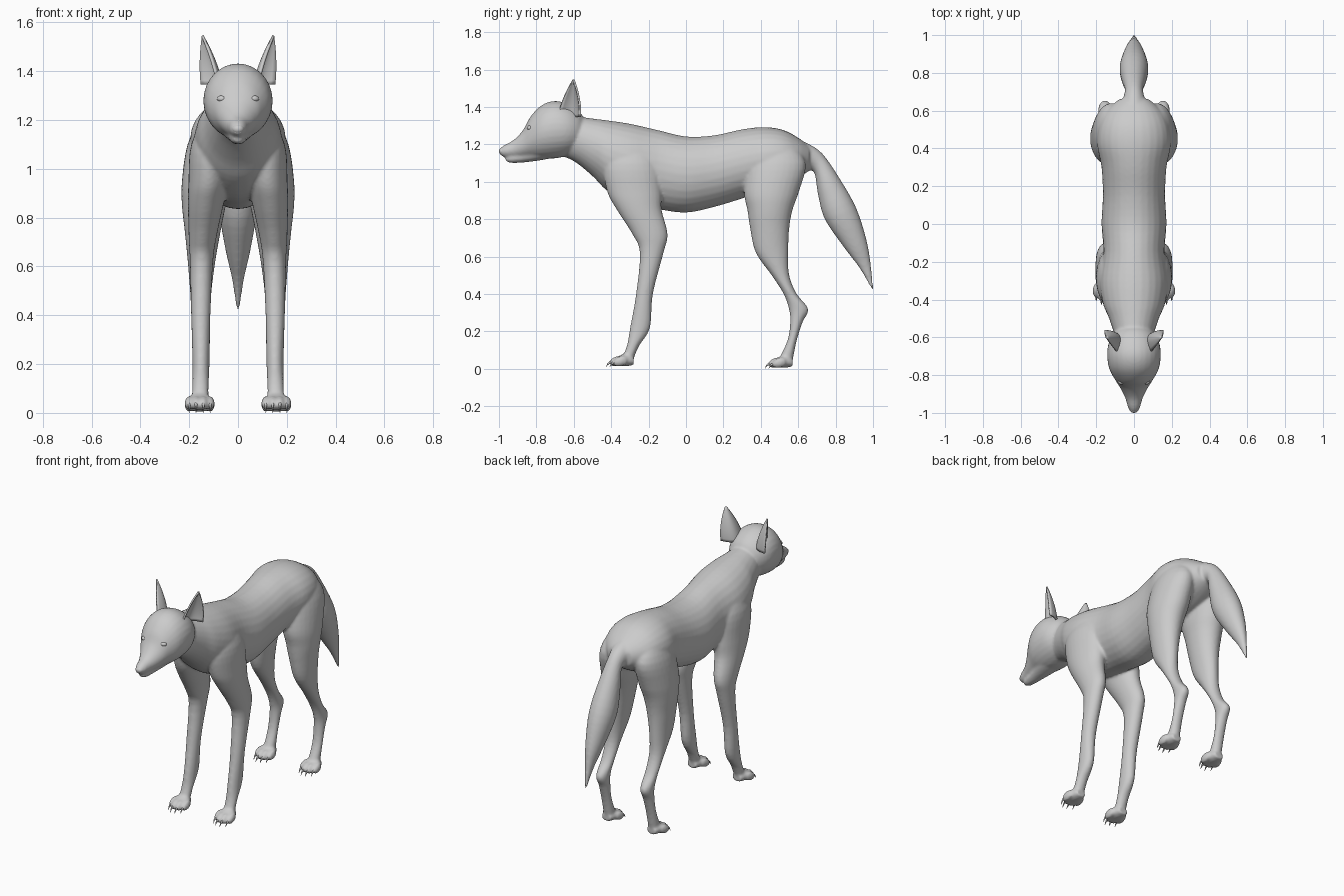
import bpy, bmesh
from math import cos, sin, pi
from mathutils import Vector

SEG, SUB = 28, 4


def spline(rows):
    """Catmull-Rom refinement of a list of number tuples."""
    out = []
    for i in range(len(rows) - 1):
        p = [rows[max(i - 1, 0)], rows[i], rows[i + 1], rows[min(i + 2, len(rows) - 1)]]
        for k in range(SUB):
            t = k / SUB
            out.append([0.5 * (2 * b + (c - a) * t + (2 * a - 5 * b + 4 * c - d) * t * t
                               + (3 * b - a - 3 * c + d) * t ** 3) for a, b, c, d in zip(*p)])
    return out + [list(rows[-1])]


def loft(bm, rows, side=1):
    """Closed tube; each row is (y1, z1, y2, z2, x_inner, x_outer) of an oval ring."""
    rings = []
    for y1, z1, y2, z2, xa, xb in spline(rows):
        c = Vector(((xa + xb) / 2 * side, (y1 + y2) / 2, (z1 + z2) / 2))
        u = Vector(((xb - xa) / 2, 0, 0))
        v = Vector((0, (y2 - y1) / 2, (z2 - z1) / 2))
        rings.append([bm.verts.new(c + u * cos(2 * pi * k / SEG) + v * sin(2 * pi * k / SEG))
                      for k in range(SEG)])
    faces = [bm.faces.new(rings[0]), bm.faces.new(rings[-1])]
    for a, b in zip(rings, rings[1:]):
        for k in range(SEG):
            n = (k + 1) % SEG
            faces.append(bm.faces.new((a[k], a[n], b[n], b[k])))
    bmesh.ops.recalc_face_normals(bm, faces=faces)


def along_y(rows, x=0):
    """Rows (y, z_low, z_high, half_width) to loft rows."""
    return [(y, a, y, b, x - w, x + w) for y, a, b, w in rows]


def along_z(rows):
    """Rows (z, y_front, y_back, x_inner, x_outer) to loft rows."""
    return [(f, z, b, z, xa, xb) for z, f, b, xa, xb in rows]


def finish(bm, name):
    me = bpy.data.meshes.new(name)
    bm.to_mesh(me)
    bm.free()
    for p in me.polygons:
        p.use_smooth = True
    ob = bpy.data.objects.new(name, me)
    bpy.context.collection.objects.link(ob)
    return ob


body = bmesh.new()

# Torso and neck
loft(body, along_y([
    (-.70, 1.15, 1.37, .08), (-.60, 1.11, 1.352, .10), (-.50, 1.03, 1.338, .132),
    (-.42, .95, 1.328, .165), (-.30, .88, 1.31, .182), (-.15, .853, 1.276, .162),
    (0, .835, 1.242, .172), (.15, .865, 1.248, .165), (.30, .91, 1.28, .172),
    (.42, .95, 1.292, .195), (.52, .98, 1.277, .185), (.60, 1.02, 1.235, .145),
    (.66, 1.06, 1.19, .08)]))

# Skull and upper muzzle
loft(body, along_y([
    (-.995, 1.145, 1.178, .018), (-.97, 1.132, 1.197, .032), (-.92, 1.128, 1.224, .047),
    (-.87, 1.127, 1.278, .072), (-.83, 1.127, 1.35, .097), (-.77, 1.122, 1.41, .13),
    (-.70, 1.125, 1.432, .142), (-.63, 1.14, 1.415, .134), (-.57, 1.17, 1.375, .10),
    (-.54, 1.2, 1.33, .05)]))

# Lower jaw
loft(body, along_y([
    (-.965, 1.11, 1.13, .015), (-.93, 1.1, 1.15, .03), (-.85, 1.105, 1.17, .045),
    (-.75, 1.12, 1.2, .068), (-.65, 1.15, 1.22, .07)]))

# Tail
loft(body, [
    (.58, 1.23, .58, 1.08, -.08, .08), (.65, 1.205, .635, 1.06, -.065, .065),
    (.73, 1.15, .685, 1.05, -.048, .048), (.82, 1.02, .706, .93, -.065, .065),
    (.91, .86, .742, .80, -.076, .076), (.965, .69, .84, .655, -.052, .052),
    (.988, .56, .93, .535, -.024, .024), (1.003, .42, .995, .42, -.006, .006)])

front_leg = along_z([
    (1.23, -.37, -.24, .05, .13), (1.1, -.44, -.15, .04, .192), (.95, -.422, -.13, .04, .203),
    (.85, -.37, -.13, .06, .205), (.72, -.287, -.098, .088, .202), (.62, -.247, -.12, .102, .197),
    (.4, -.267, -.177, .113, .192), (.22, -.299, -.192, .116, .187),
    (.12, -.317, -.252, .12, .187), (.04, -.35, -.285, .12, .19)])
hind_leg = along_z([
    (1.22, .40, .56, .06, .15), (1.1, .335, .64, .03, .207), (.95, .31, .605, .03, .23),
    (.85, .328, .57, .05, .23), (.75, .343, .552, .07, .219), (.62, .373, .547, .093, .206),
    (.5, .458, .552, .108, .197), (.4, .522, .592, .113, .192), (.32, .55, .654, .118, .189),
    (.25, .557, .624, .12, .187), (.15, .542, .592, .123, .187), (.04, .49, .57, .12, .19)])

# Legs, paws and toes on both sides
claws = bmesh.new()
for side in (1, -1):
    for leg, y0, z0 in ((front_leg, -.41, .014), (hind_leg, .44, .006)):
        loft(body, leg, side)
        loft(body, along_y([(y0 + .02, z0, z0 + .035, .045), (y0 + .05, z0, z0 + .052, .054),
                            (y0 + .09, z0, z0 + .07, .047), (y0 + .13, z0 + .005, z0 + .05, .03)],
                           .157), side)
        for off, back in ((-.043, .02), (-.015, 0), (.015, 0), (.043, .02)):
            y, x = y0 + back, .157 + off
            loft(body, along_y([(y, z0 + .012, z0 + .024, .006), (y + .015, z0, z0 + .042, .016),
                                (y + .045, z0, z0 + .055, .018), (y + .07, z0 + .01, z0 + .05, .01)],
                               x), side)
            loft(claws, [(y + .008, z0 + .014, y + .008, z0 + .03, x - .006, x + .006),
                         (y - .008, z0 + .006, y - .008, z0 + .018, x - .004, x + .004),
                         (y - .018, z0 - .006, y - .018, z0 - .003, x - .001, x + .001)], side)
finish(claws, "claws")

# Fuse the body parts into one smooth skin
skin = finish(body, "body")
rm = skin.modifiers.new("fuse", 'REMESH')
rm.mode = 'VOXEL'
rm.voxel_size = .008
rm.use_smooth_shade = True
sm = skin.modifiers.new("soften", 'SMOOTH')
sm.factor = .5
sm.iterations = 6

# Ears: cupped shells opening forward and outward
for side, name in ((1, "left_ear"), (-1, "right_ear")):
    bm = bmesh.new()
    across, back = Vector((.5, .86, 0)), Vector((-.86, .5, 0))
    grid = []
    for j in range(13):
        v = j / 12
        w = .066 * (1 - v ** 1.7) + .002
        c = Vector((.118, -.625, 1.345)).lerp(Vector((.147, -.602, 1.545)), v)
        row = []
        for i in range(13):
            u = i / 6 - 1
            p = c + across * u * w + back * (.75 * w * (1 - u * u))
            row.append(bm.verts.new((p.x * side, p.y, p.z)))
        grid.append(row)
    for a, b in zip(grid, grid[1:]):
        for i in range(12):
            bm.faces.new((a[i], a[i + 1], b[i + 1], b[i]))
    bmesh.ops.recalc_face_normals(bm, faces=bm.faces)
    ear = finish(bm, name)
    so = ear.modifiers.new("thickness", 'SOLIDIFY')
    so.thickness = .01
    so.offset = 0


# Eyes and nose
def ball(name, loc, scale):
    bm = bmesh.new()
    bmesh.ops.create_uvsphere(bm, u_segments=20, v_segments=12, radius=1)
    bmesh.ops.scale(bm, vec=scale, verts=bm.verts)
    bmesh.ops.translate(bm, vec=loc, verts=bm.verts)
    finish(bm, name)


ball("left_eye", (.064, -.833, 1.287), (.022, .018, .014))
ball("right_eye", (-.064, -.833, 1.287), (.022, .018, .014))
ball("nose", (0, -.978, 1.163), (.025, .022, .02))
